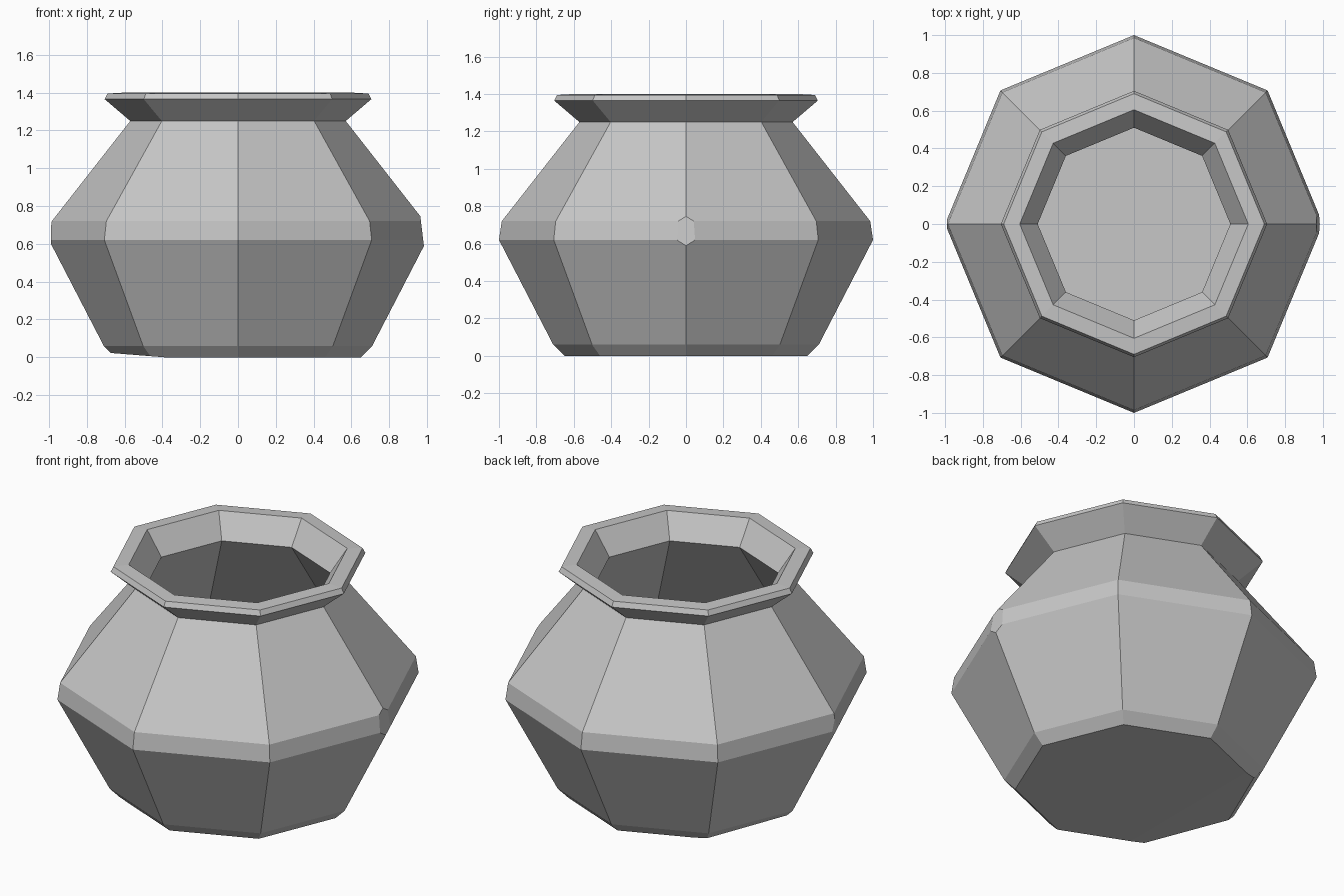
import bpy, bmesh, math
from mathutils import Vector

cube = bpy.data.objects.get("Cube")
if cube:
    bpy.data.objects.remove(cube, do_unlink=True)

SIDES = 8

# Single stone-grey material
clay = bpy.data.materials.new("grey clay")
clay.use_nodes = True
grey = (0.57, 0.57, 0.57, 1.0)
clay.diffuse_color = grey
clay.node_tree.nodes["Principled BSDF"].inputs["Base Color"].default_value = grey

# Wall section (radius, height): outside from base to rim, then down the inside
section = [
    (0.65, 0.0), (0.71, 0.06),      # base bevel
    (1.0, 0.62), (0.985, 0.72),     # belly band
    (0.57, 1.25),                   # neck
    (0.705, 1.365), (0.69, 1.395),  # rim edge
    (0.605, 1.40), (0.51, 1.26),    # mouth
    (0.92, 0.68), (0.64, 0.09),     # hollow inside
]


def ring(bm, radius, height):
    step = math.tau / SIDES
    return [bm.verts.new((radius * math.cos(i * step), radius * math.sin(i * step), height))
            for i in range(SIDES)]


def chip(bm, point, normal):
    """Slice off a worn corner and close the cut."""
    result = bmesh.ops.bisect_plane(
        bm, geom=bm.verts[:] + bm.edges[:] + bm.faces[:],
        plane_co=Vector(point), plane_no=Vector(normal), clear_outer=True)
    cut = [e for e in result["geom_cut"] if isinstance(e, bmesh.types.BMEdge)]
    if cut:
        bmesh.ops.contextual_create(bm, geom=cut)


# Pot body
bm = bmesh.new()
rings = [ring(bm, r, z) for r, z in section]
for low, high in zip(rings, rings[1:]):
    for i in range(SIDES):
        j = (i + 1) % SIDES
        bm.faces.new((low[i], low[j], high[j], high[i]))
bm.faces.new(list(reversed(rings[0])))   # underside
bm.faces.new(rings[-1])                  # inner floor

# Worn spots: belly corners on both sides and the base edge
chip(bm, (0.975, 0, 0.66), (1, 0, 0.12))
chip(bm, (-0.99, 0, 0.62), (-1, 0, 0))
chip(bm, (-0.44, 0, 0.004), (-0.08, 0, -1))

bmesh.ops.recalc_face_normals(bm, faces=bm.faces[:])
mesh = bpy.data.meshes.new("pot")
bm.to_mesh(mesh)
bm.free()
mesh.materials.append(clay)
pot = bpy.data.objects.new("pot", mesh)
bpy.context.collection.objects.link(pot)
